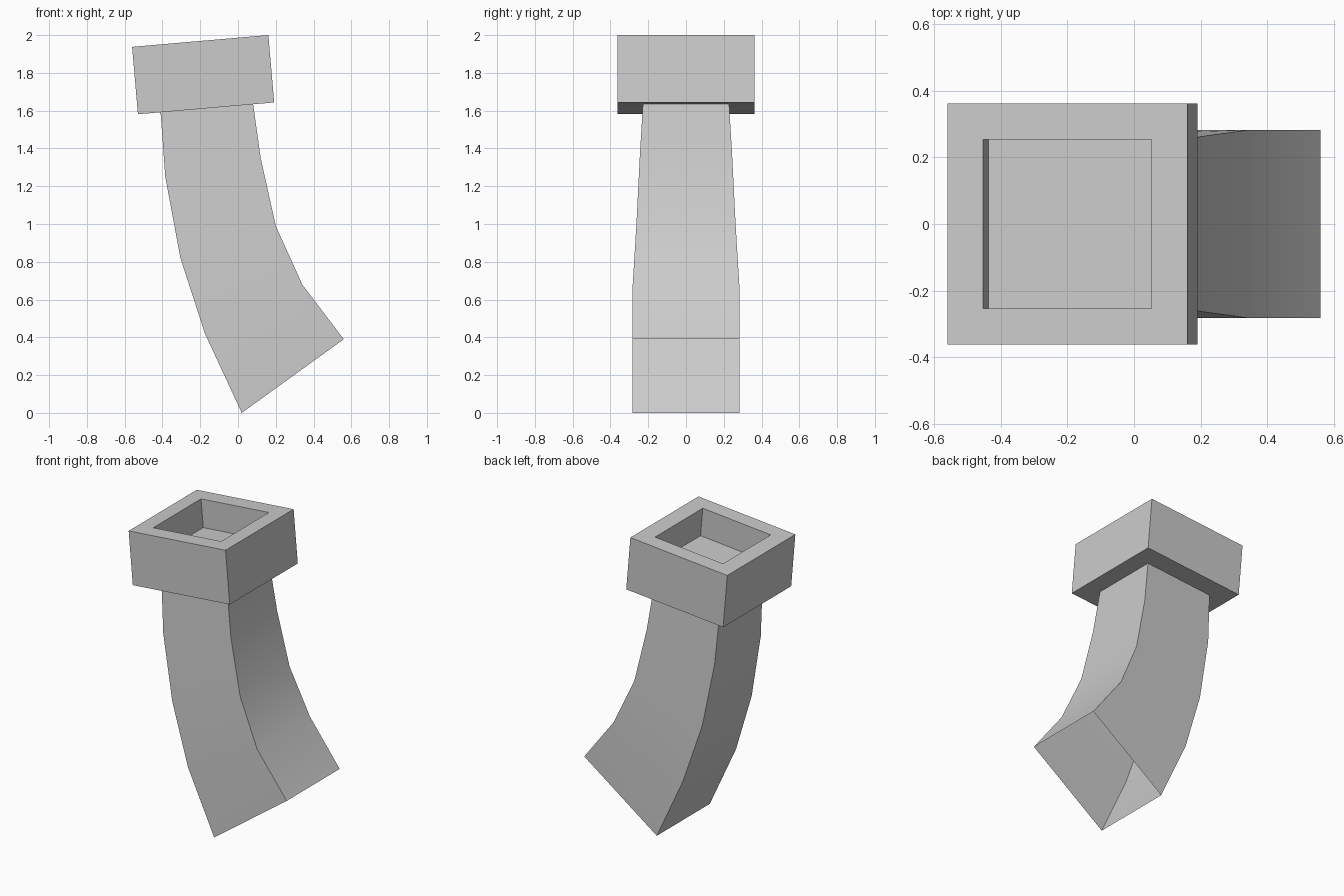
import bpy
import bmesh
import math

if "Cube" in bpy.data.objects:
    bpy.data.objects.remove(bpy.data.objects["Cube"], do_unlink=True)

grey = bpy.data.materials.new("plain_grey")
grey.use_nodes = True
grey.diffuse_color = (0.6, 0.6, 0.6, 1)
grey.node_tree.nodes["Principled BSDF"].inputs["Base Color"].default_value = (0.6, 0.6, 0.6, 1)


def loft(name, sections, close_end=False):
    """Skin rectangular sections, each (left x, left z, right x, right z, half depth)."""
    bm = bmesh.new()
    rings = []
    for lx, lz, rx, rz, h in sections:
        corners = ((lx, -h, lz), (rx, -h, rz), (rx, h, rz), (lx, h, lz))
        rings.append([bm.verts.new(c) for c in corners])
    for a, b in zip(rings, rings[1:]):
        for i in range(4):
            j = (i + 1) % 4
            bm.faces.new((a[i], a[j], b[j], b[i]))
    if close_end:
        bm.faces.new(rings[-1])
    mesh = bpy.data.meshes.new(name)
    bm.to_mesh(mesh)
    bm.free()
    mesh.materials.append(grey)
    obj = bpy.data.objects.new(name, mesh)
    bpy.context.collection.objects.link(obj)
    bpy.ops.object.select_all(action="DESELECT")
    obj.select_set(True)
    bpy.context.view_layer.objects.active = obj
    bpy.ops.object.shade_smooth_by_angle(angle=math.radians(30))
    return obj


# Bent, tapering hollow shaft, open at its lower end
shaft_top = (-0.41, 1.592, 0.08, 1.635, 0.228)
loft("bent_shaft", [
    (0.02, 0.0, 0.56, 0.39, 0.282),
    (-0.175, 0.42, 0.34, 0.68, 0.282),
    (-0.305, 0.82, 0.20, 0.99, 0.263),
    (-0.385, 1.25, 0.12, 1.35, 0.245),
    shaft_top,
])

# Tilted square cap: underside, outer walls, rim and recessed floor
TILT = math.radians(4.95)
COS, SIN = math.cos(TILT), math.sin(TILT)


def cap_section(half, drop):
    cx, cz = -0.2 + SIN * drop, 1.969 - COS * drop
    return (cx - half * COS, cz - half * SIN, cx + half * COS, cz + half * SIN, half)


loft("hollow_cap", [
    shaft_top,
    cap_section(0.362, 0.358),
    cap_section(0.362, 0),
    cap_section(0.254, 0),
    cap_section(0.254, 0.19),
], close_end=True)
